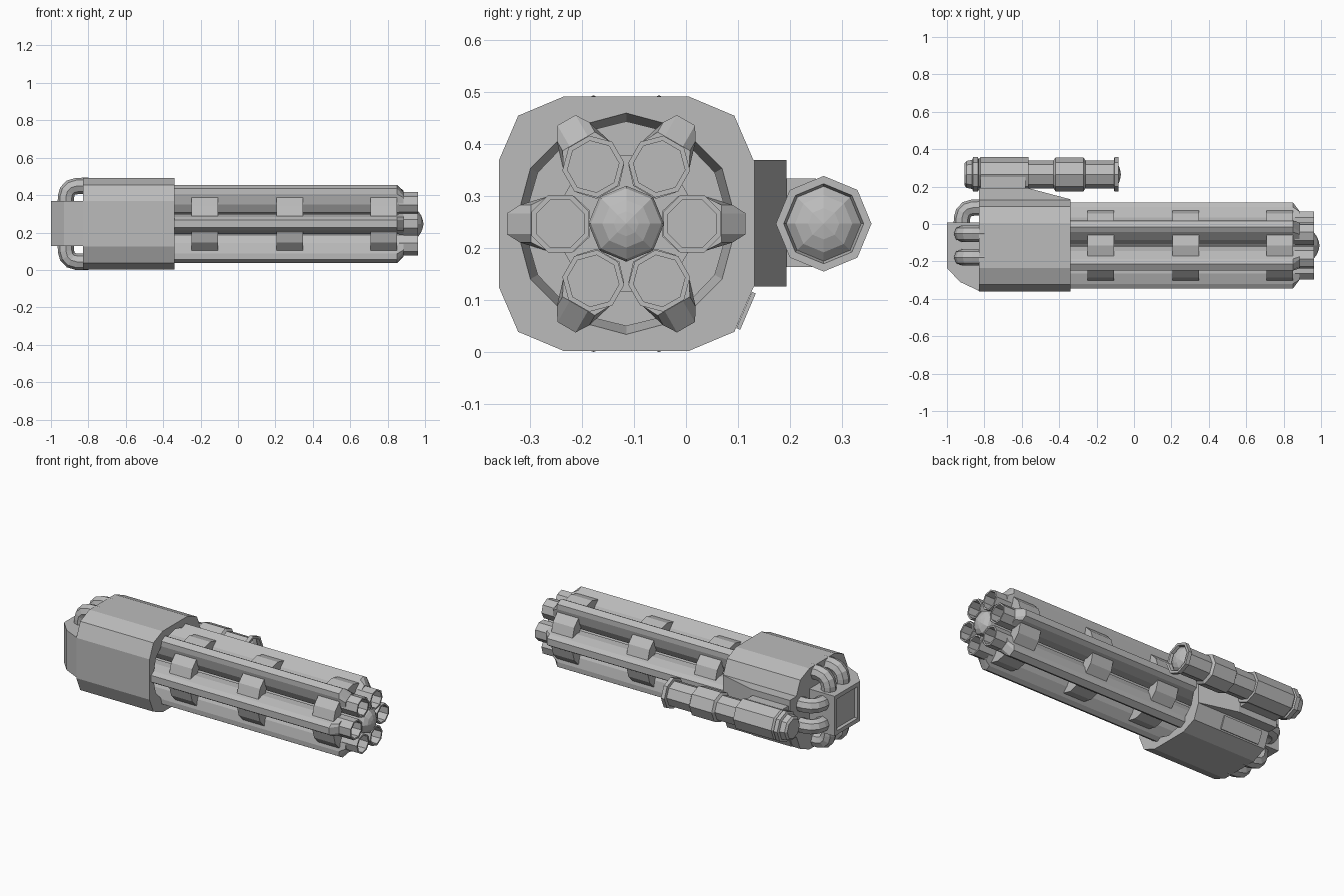
import bpy
import bmesh
from math import sin, cos, pi, radians
from mathutils import Vector

cube = bpy.data.objects.get("Cube")
if cube:
    bpy.data.objects.remove(cube)

AXIS = (-0.115, 0.246)    # y, z of the barrel cluster axis
SCOPE = (0.265, 0.246)    # y, z of the side scope axis

metal = bpy.data.materials.new("grey metal")
metal.use_nodes = True
GREY = (0.5, 0.5, 0.5, 1)
metal.diffuse_color = GREY
metal.node_tree.nodes["Principled BSDF"].inputs["Base Color"].default_value = GREY


def add_object(name, mesh):
    mesh.materials.clear()
    mesh.materials.append(metal)
    ob = bpy.data.objects.new(name, mesh)
    bpy.context.collection.objects.link(ob)
    return ob


def place(x, r, t, angle):
    """Point at radius r and sideways offset t, turned about the main axis."""
    a = radians(angle)
    return Vector((x, AXIS[0] + r * cos(a) - t * sin(a),
                   AXIS[1] + r * sin(a) + t * cos(a)))


def loft(name, rings, edit=None):
    """Skin rings of equal length and cap both ends."""
    bm = bmesh.new()
    vs = [[bm.verts.new(p) for p in ring] for ring in rings]
    n = len(rings[0])
    for a, b in zip(vs, vs[1:]):
        for i in range(n):
            j = (i + 1) % n
            bm.faces.new((a[i], a[j], b[j], b[i]))
    bm.faces.new(vs[0])
    bm.faces.new(vs[-1])
    bmesh.ops.remove_doubles(bm, verts=bm.verts, dist=0.0002)
    bmesh.ops.recalc_face_normals(bm, faces=bm.faces)
    if edit:
        edit(bm)
    mesh = bpy.data.meshes.new(name)
    bm.to_mesh(mesh)
    bm.free()
    return add_object(name, mesh)


def lathe(name, profile, centre, sides=8, phase=0.0):
    """Turn (x, radius) pairs about a line parallel to x."""
    rings = []
    for x, r in profile:
        r = max(r, 0.00001)
        rings.append([(x, centre[0] + r * cos(radians(phase) + 2 * pi * i / sides),
                       centre[1] + r * sin(radians(phase) + 2 * pi * i / sides))
                      for i in range(sides)])
    return loft(name, rings)


def slab(name, outline, z0, z1, edit=None):
    """Extrude an (x, y) outline upwards."""
    return loft(name, [[(x, y, z) for x, y in outline] for z in (z0, z1)], edit)


def evaluated_mesh(ob):
    bpy.context.view_layer.update()
    return bpy.data.meshes.new_from_object(
        ob.evaluated_get(bpy.context.evaluated_depsgraph_get()))


# Housing: chamfered prism with a tapered socket at the front
corner = [(0.245, 0.122), (0.208, 0.208), (0.12, 0.245)]
section = []
for sy, sz in ((1, 1), (-1, 1), (-1, -1), (1, -1)):
    pts = [(sy * y, sz * z) for y, z in corner]
    section += pts if sy * sz > 0 else pts[::-1]
housing = loft("housing", [[(x, AXIS[0] + y, AXIS[1] + z) for y, z in section]
                           for x in (-0.83, -0.34)])
cutter = lathe("socket_cutter", [(-0.43, 0.19), (-0.34, 0.213), (-0.3, 0.213)], AXIS, 12)
cutter.hide_render = True
cut = housing.modifiers.new("socket", 'BOOLEAN')
cut.operation = 'DIFFERENCE'
cut.solver = 'EXACT'
cut.object = cutter
hollow = evaluated_mesh(housing)
housing.modifiers.clear()
housing.data = hollow
bpy.data.objects.remove(cutter)

# Central shaft with a faceted nose
lathe("core_shaft", [(-0.45, 0.07), (0.95, 0.073), (0.963, 0.068),
                     (0.979, 0.046), (0.987, 0.024), (0.992, 0)], AXIS)

# Six barrels: finned body, sloped shoulder, open octagonal muzzle
half = [(0.07, 0.025), (0.10, 0.053), (0.15, 0.053), (0.205, 0.036), (0.23, 0.02)]
fin = half + [(r, -t) for r, t in reversed(half)]
for k in range(6):
    angle = 60 * k
    loft(f"barrel_{k + 1}", [
        [place(x, min(r, limit), t, angle) for r, t in fin]
        for x, limit in ((-0.45, 1), (0.85, 1), (0.885, 0.183))])
    centre = place(0, 0.127, 0, angle)
    lathe(f"muzzle_{k + 1}", [(0.86, 0.06), (0.962, 0.06), (0.962, 0.05),
                              (0.89, 0.05), (0.89, 0)],
          (centre.y, centre.z), phase=angle + 22.5)

# Clamps bridging neighbouring barrels in three rows
clamp = [(0.13, -0.055), (0.183, -0.057), (0.197, 0), (0.183, 0.057), (0.13, 0.055)]
for row, x in enumerate((-0.177, 0.276, 0.78)):
    for k in range(6):
        loft(f"clamp_{row + 1}_{k + 1}",
             [[place(x + dx, r, t, 60 * k + 30) for r, t in clamp] for dx in (-0.071, 0.071)])


# Rear block with a framed recess on its end
def recess_end(bm):
    end = [f for f in bm.faces if f.normal.x < -0.99]
    bmesh.ops.inset_region(bm, faces=end, thickness=0.035)
    bmesh.ops.inset_region(bm, faces=end, thickness=0.008, depth=-0.015)


slab("rear_block", [(-0.82, 0.007), (-1.0, 0.007), (-1.0, -0.235), (-0.93, -0.31),
                    (-0.83, -0.357), (-0.82, -0.357)], 0.127, 0.368, recess_end)

# Bent pipes from the housing to the rear block, in pairs on three sides
bend = [(-0.8, 0.203), (-0.86, 0.203), (-0.893, 0.194), (-0.912, 0.174),
        (-0.92, 0.145), (-0.92, 0.08)]
for side, angle in (("left", 0), ("top", 90), ("bottom", 270)):
    for n, t in enumerate((-0.063, 0.063)):
        curve = bpy.data.curves.new("pipe_path", 'CURVE')
        curve.dimensions = '3D'
        curve.bevel_depth = 0.044
        curve.bevel_resolution = 2
        spline = curve.splines.new('POLY')
        spline.points.add(len(bend) - 1)
        for p, (x, r) in zip(spline.points, bend):
            p.co = (*place(x, r, t, angle), 1)
        spline.use_smooth = False
        helper = bpy.data.objects.new("pipe_path", curve)
        bpy.context.collection.objects.link(helper)
        add_object(f"{side}_pipe_{n + 1}", evaluated_mesh(helper))
        bpy.data.objects.remove(helper)

# Scope bracket and its connector
slab("scope_bracket", [(-0.83, 0.11), (-0.83, 0.193), (-0.57, 0.193),
                       (-0.34, 0.132), (-0.34, 0.11)], 0.125, 0.369)
slab("scope_connector", [(-0.82, 0.18), (-0.82, 0.25), (-0.58, 0.25), (-0.58, 0.18)],
     0.163, 0.333)

# Scope: stepped octagonal tube with a recessed lens
lathe("scope", [(-0.905, 0), (-0.905, 0.06), (-0.895, 0.072), (-0.865, 0.078),
                (-0.86, 0.092), (-0.835, 0.092), (-0.83, 0.082), (-0.82, 0.092),
                (-0.565, 0.092), (-0.565, 0.075), (-0.43, 0.075), (-0.42, 0.09),
                (-0.27, 0.09), (-0.26, 0.075), (-0.108, 0.075), (-0.105, 0.092),
                (-0.082, 0.092), (-0.082, 0.077), (-0.1, 0.072), (-0.085, 0.055),
                (-0.075, 0.03), (-0.07, 0)], SCOPE)

# Thin cover plate on the lower left chamfer of the housing
low, high = Vector((0, 0.097, 0.045)), Vector((0, 0.127, 0.115))
out = Vector((0, 0.92, -0.39)) * 0.008
loft("cover_plate", [[p + Vector((x, 0, 0)) for p in (low, high, high + out, low + out)]
                     for x in (-0.78, -0.52)])
